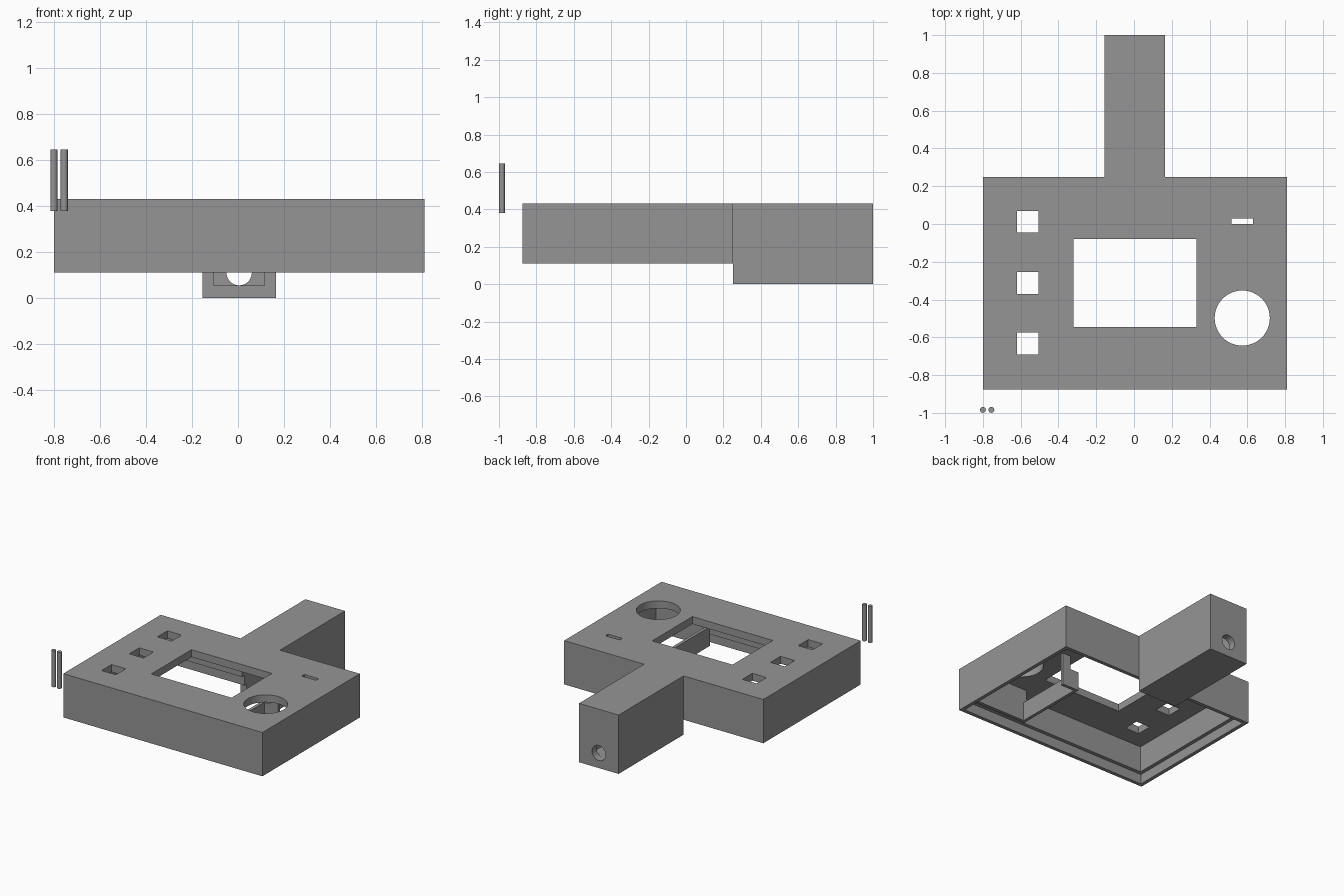
import bpy, bmesh
from mathutils import Matrix, Vector

if "Cube" in bpy.data.objects:
    bpy.data.objects.remove(bpy.data.objects["Cube"])

gray = bpy.data.materials.new("plain gray")
gray.diffuse_color = (0.3, 0.3, 0.3, 1)
gray.use_nodes = True
gray.node_tree.nodes["Principled BSDF"].inputs["Base Color"].default_value = gray.diffuse_color


def finish(name, bm):
    mesh = bpy.data.meshes.new(name)
    bm.to_mesh(mesh)
    bm.free()
    mesh.materials.append(gray)
    ob = bpy.data.objects.new(name, mesh)
    bpy.context.collection.objects.link(ob)
    return ob


def box(name, x, y, z):
    """Box given by its (low, high) range on each axis."""
    bm = bmesh.new()
    bmesh.ops.create_cube(bm, size=1)
    for v in bm.verts:
        v.co = Vector([r[0] if c < 0 else r[1] for c, r in zip(v.co, (x, y, z))])
    return finish(name, bm)


def cylinder(name, centre, radius, depth, axis="Z", sides=48):
    bm = bmesh.new()
    turn = Matrix.Rotation(1.5707963, 4, "X") if axis == "Y" else Matrix()
    bmesh.ops.create_cone(bm, cap_ends=True, segments=sides, radius1=radius, radius2=radius,
                          depth=depth, matrix=Matrix.Translation(centre) @ turn)
    return finish(name, bm)


def combine(target, other, operation):
    mod = target.modifiers.new("combine", "BOOLEAN")
    mod.operation, mod.solver, mod.object = operation, "EXACT", other
    bpy.context.view_layer.objects.active = target
    bpy.ops.object.modifier_apply(modifier=mod.name)
    bpy.data.objects.remove(other)


# Open-bottomed case, joined with the rear handle
case = box("case", (-0.8, 0.81), (-0.875, 0.25), (0.11, 0.43))
combine(case, box("handle", (-0.155, 0.165), (0.2, 1.0), (0.0, 0.43)), "UNION")
combine(case, box("under_case_gap", (-0.3, 0.3), (0.1, 0.25), (-0.1, 0.11)), "DIFFERENCE")

# Case cavity, lid recess, and handle cavity opening into the case
for x, y, z in [
    ((-0.746, 0.756), (-0.821, 0.196), (0.05, 0.376)),
    ((-0.773, 0.783), (-0.848, 0.223), (0.05, 0.182)),
    ((-0.105, 0.115), (0.15, 0.946), (0.055, 0.376)),
]:
    combine(case, box("cutter", x, y, z), "DIFFERENCE")

# Screen window, slot and three button holes in the top
top = (0.35, 0.5)
openings = [((-0.32, 0.33), (-0.545, -0.08)), ((0.515, 0.63), (0.0, 0.03))]
openings += [((-0.62, -0.505), (y, y + 0.115)) for y in (-0.69, -0.37, -0.045)]
for x, y in openings:
    combine(case, box("cutter", x, y, top), "DIFFERENCE")

# Round control hole, and cable hole in the end of the handle
combine(case, cylinder("cutter", (0.573, -0.498, 0.42), 0.146, 0.2), "DIFFERENCE")
combine(case, cylinder("cutter", (0.005, 0.97, 0.11), 0.055, 0.2, "Y"), "DIFFERENCE")

# Bracket under the round hole
box("bracket_side", (0.335, 0.358), (-0.757, -0.185), (0.135, 0.275))
box("bracket_front", (0.335, 0.757), (-0.757, -0.734), (0.135, 0.377))
box("bracket_back", (0.358, 0.47), (-0.208, -0.185), (0.135, 0.275))
box("bracket_post", (0.405, 0.47), (-0.208, -0.185), (0.275, 0.377))

# Two loose pins beside the front corner
for i, x in enumerate((-0.8, -0.755)):
    pin = cylinder(f"pin_{i + 1}", (x, -0.984, 0.512), 0.0155, 0.266, sides=24)
    bpy.ops.object.select_all(action="DESELECT")
    pin.select_set(True)
    bpy.context.view_layer.objects.active = pin
    bpy.ops.object.shade_smooth_by_angle()
